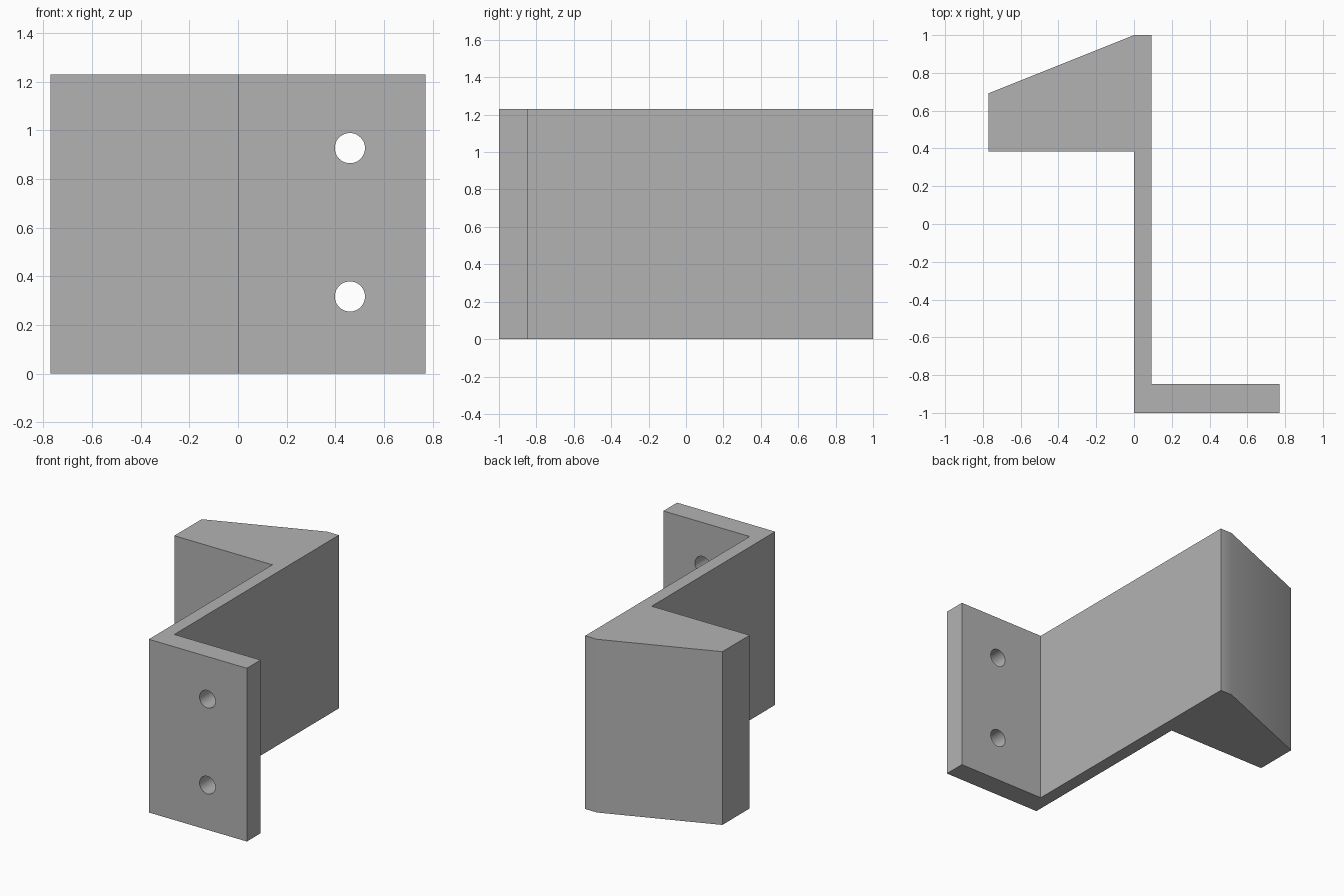
import bpy, bmesh
from mathutils import Vector

cube = bpy.data.objects.get("Cube")
if cube:
    bpy.data.objects.remove(cube, do_unlink=True)

HEIGHT = 1.23

# Plain grey material
grey = bpy.data.materials.new("plain grey")
grey.use_nodes = True
color = (0.45, 0.45, 0.45, 1)
grey.diffuse_color = color
grey.node_tree.nodes["Principled BSDF"].inputs["Base Color"].default_value = color

# Bracket: plan outline with thin web, mounting flange and tapered grip
outline = [(0, -1), (0.77, -1), (0.77, -0.846), (0.092, -0.846), (0.092, 1),
           (0, 1), (-0.77, 0.692), (-0.77, 0.385), (0, 0.385)]
bm = bmesh.new()
base = bm.faces.new([bm.verts.new((x, y, 0)) for x, y in outline])
ext = bmesh.ops.extrude_face_region(bm, geom=[base])
top = [v for v in ext["geom"] if isinstance(v, bmesh.types.BMVert)]
bmesh.ops.translate(bm, verts=top, vec=Vector((0, 0, HEIGHT)))
bmesh.ops.recalc_face_normals(bm, faces=bm.faces)
mesh = bpy.data.meshes.new("bracket")
bm.to_mesh(mesh)
bm.free()
mesh.materials.append(grey)
bracket = bpy.data.objects.new("bracket", mesh)
bpy.context.collection.objects.link(bracket)

# Two screw holes through the flange
for z in (HEIGHT / 4 + 0.01, HEIGHT * 3 / 4 + 0.005):
    bpy.ops.mesh.primitive_cylinder_add(vertices=48, radius=0.062, depth=0.4,
                                        location=(0.46, -0.92, z),
                                        rotation=(1.5707963, 0, 0))
    cutter = bpy.context.object
    cutter.name = "hole_cutter"
    cutter.hide_render = True
    cutter.data.materials.append(grey)
    cut = bracket.modifiers.new("screw_hole", "BOOLEAN")
    cut.operation = "DIFFERENCE"
    cut.solver = "EXACT"
    cut.object = cutter
    bpy.context.view_layer.objects.active = bracket
    bpy.ops.object.modifier_apply(modifier=cut.name)
    bpy.data.objects.remove(cutter, do_unlink=True)

# Smooth the holes and the shallow bend, keep the other edges sharp
bpy.ops.object.select_all(action="DESELECT")
bracket.select_set(True)
bpy.context.view_layer.objects.active = bracket
bpy.ops.object.shade_smooth_by_angle(angle=0.5236)
